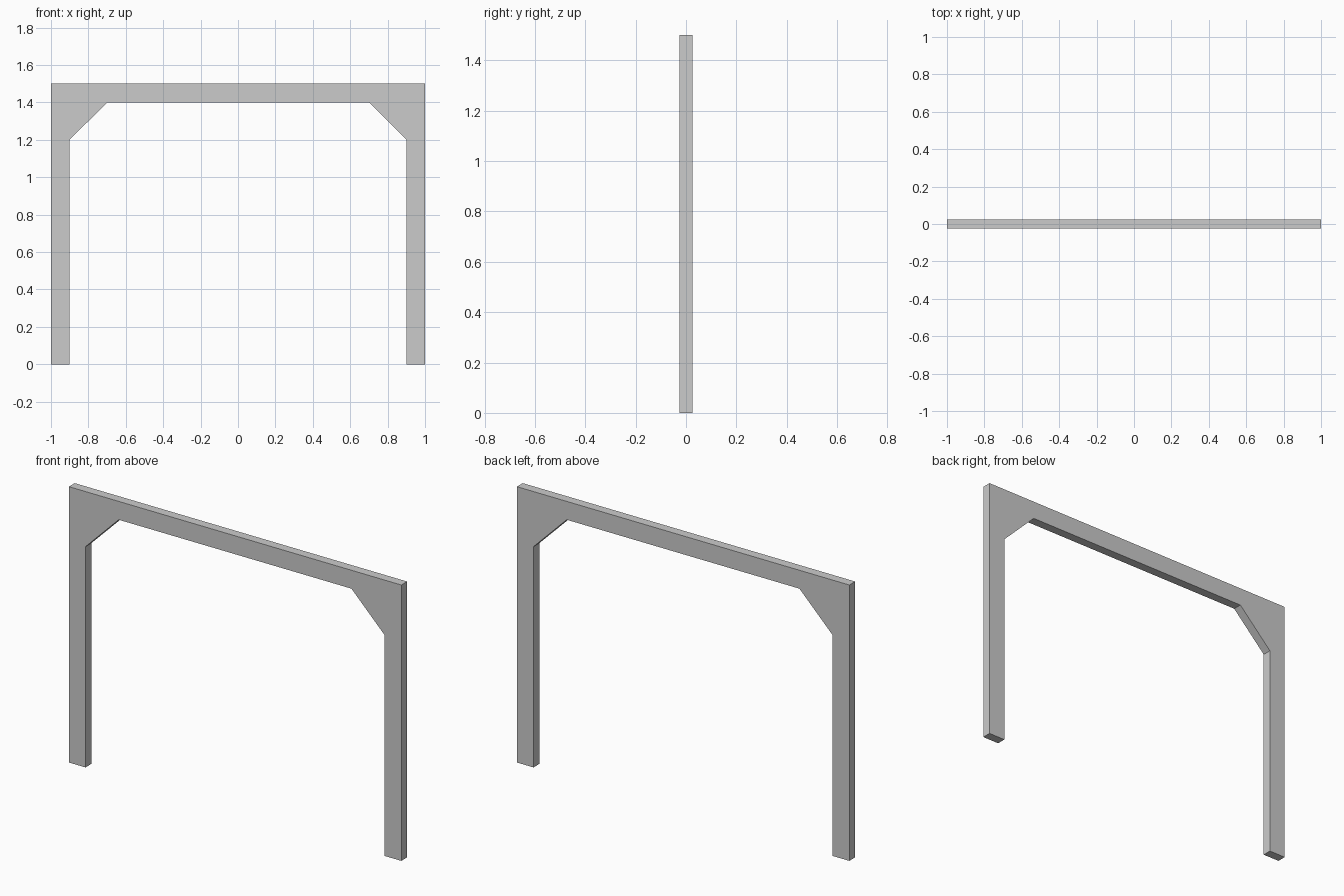
import bpy, bmesh

if "Cube" in bpy.data.objects:
    bpy.data.objects.remove(bpy.data.objects["Cube"])

DEPTH = 0.05

# Right half of the frame outline: post, outer corner, then the braced inner corner
right = [(0.7, 1.4), (0.9, 1.2), (0.9, 0.0), (1.0, 0.0), (1.0, 1.5)]
outline = right + [(-x, z) for x, z in reversed(right)]

# Portal frame: the mirrored outline extruded through its depth
bm = bmesh.new()
face = bm.faces.new([bm.verts.new((x, -DEPTH / 2, z)) for x, z in outline])
ext = bmesh.ops.extrude_face_region(bm, geom=[face], use_keep_orig=True)
moved = [v for v in ext["geom"] if isinstance(v, bmesh.types.BMVert)]
bmesh.ops.translate(bm, verts=moved, vec=(0, DEPTH, 0))
bmesh.ops.recalc_face_normals(bm, faces=bm.faces)

mesh = bpy.data.meshes.new("portal_frame")
bm.to_mesh(mesh)
bm.free()
bpy.context.collection.objects.link(bpy.data.objects.new("portal_frame", mesh))
